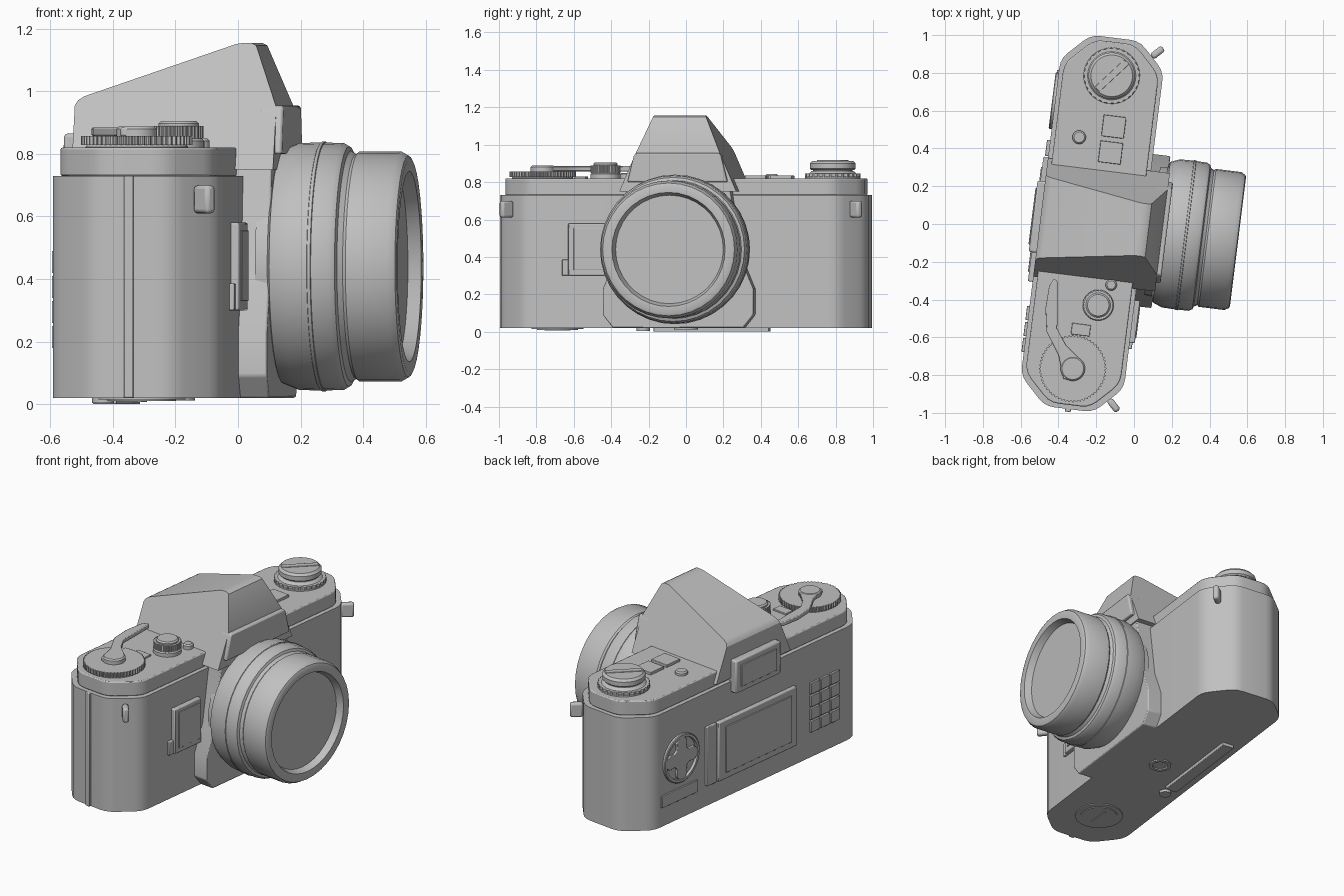
import bpy, bmesh, math
from mathutils import Matrix, Vector

if "Cube" in bpy.data.objects:
    bpy.data.objects.remove(bpy.data.objects["Cube"])

# The model is laid out straight (lens along +x), then turned a little about z
TURN = Matrix.Rotation(math.radians(-7.1), 4, 'Z')
MID = -0.025          # middle of the body along its length
LENS_Z = 0.44
BACK = -0.495

GREY = (0.53, 0.53, 0.53, 1)
mat = bpy.data.materials.new("light grey")
mat.use_nodes = True
mat.diffuse_color = GREY
bsdf = next(n for n in mat.node_tree.nodes if n.type == 'BSDF_PRINCIPLED')
bsdf.inputs["Base Color"].default_value = GREY


def finish(name, bm, bevel=0.0, segments=2, place=None):
    bmesh.ops.recalc_face_normals(bm, faces=bm.faces)
    if place:
        bm.transform(place)
    mesh = bpy.data.meshes.new(name)
    bm.to_mesh(mesh)
    bm.free()
    mesh.transform(TURN)
    mesh.materials.append(mat)
    mesh.shade_smooth()
    mesh.set_sharp_from_angle(angle=math.radians(30))
    ob = bpy.data.objects.new(name, mesh)
    bpy.context.collection.objects.link(ob)
    if bevel:
        mod = ob.modifiers.new("bevel", 'BEVEL')
        mod.width, mod.segments = bevel, segments
        mod.limit_method = 'ANGLE'
        mod.angle_limit = math.radians(30)
    return ob


def extrude(name, pts, axis, low, high, bevel=0.0, place=None):
    """Extrude a closed 2D outline along an axis."""
    to3d = {'x': lambda p, q, d: (d, p, q),
            'y': lambda p, q, d: (p, d, q),
            'z': lambda p, q, d: (p, q, d)}[axis]
    bm = bmesh.new()
    rings = [[bm.verts.new(to3d(p, q, d)) for p, q in pts] for d in (low, high)]
    for ring in rings:
        bm.faces.new(ring)
    for i in range(len(pts)):
        j = (i + 1) % len(pts)
        bm.faces.new((rings[0][i], rings[0][j], rings[1][j], rings[1][i]))
    return finish(name, bm, bevel, place=place)


def box(name, x, y, z, bevel=0.0, place=None):
    return extrude(name, [(x[0], y[0]), (x[1], y[0]), (x[1], y[1]), (x[0], y[1])],
                   'z', z[0], z[1], bevel, place)


def lathe(name, profile, place, sides=40):
    """Spin (height, radius) points about local z; ends on the axis are closed."""
    bm = bmesh.new()
    rings = []
    for h, r in profile:
        if r == 0:
            rings.append([bm.verts.new((0, 0, h))] * sides)
        else:
            rings.append([bm.verts.new((r * math.cos(t), r * math.sin(t), h))
                          for t in (math.tau * i / sides for i in range(sides))])
    for a, b in zip(rings, rings[1:]):
        for i in range(sides):
            j = (i + 1) % sides
            quad = list(dict.fromkeys((a[i], a[j], b[j], b[i])))
            bm.faces.new(quad)
    return finish(name, bm, place=place)


def disc(name, x, y, z, r, edge=0.008, sides=32):
    low, high = z
    return lathe(name, [(low, 0), (low, r), (high - edge, r), (high, r - edge), (high, 0)],
                 Matrix.Translation((x, y, 0)), sides)


def gear(name, x, y, z, r, depth, teeth):
    n = teeth * 4
    pts = [(x + (r - depth * (i // 2 % 2)) * math.cos(math.tau * i / n),
            y + (r - depth * (i // 2 % 2)) * math.sin(math.tau * i / n)) for i in range(n)]
    return extrude(name, pts, 'z', z[0], z[1])


def outline(inset):
    """Rounded chamfered body outline seen from above."""
    x0, x1, half, c = BACK + inset, 0.055 - inset, 0.99 - inset, 0.145
    raw = []
    for sx, sy in ((1, 1), (-1, 1), (-1, -1), (1, -1)):
        x, y = (x1 if sx > 0 else x0), MID + sy * half
        pair = [(x, y - sy * c), (x - sx * c, y)]
        raw += pair if sx * sy > 0 else pair[::-1]
    pts = []
    for i, p in enumerate(raw):          # soften each corner
        p = Vector(p)
        a = p + (Vector(raw[i - 1]) - p).normalized() * 0.05
        b = p + (Vector(raw[(i + 1) % 8]) - p).normalized() * 0.05
        for t in (0, 0.33, 0.67, 1):
            pts.append(tuple(a * (1 - t) ** 2 + p * 2 * t * (1 - t) + b * t * t))
    return pts


# Body and top cover
extrude("body", outline(0), 'z', 0.02, 0.73)
extrude("top_cover", outline(0.022), 'z', 0.73, 0.82, 0.006)
box("hinge_ridge", (-0.24, -0.21), (MID - 1.005, MID - 0.95), (0.02, 0.73), 0.004)

# Prism housing: side profile, narrowing with height
side = [(BACK, 0.75), (BACK, 0.955), (-0.485, 0.972), (-0.465, 0.985),
        (0.015, 1.152), (0.035, 1.155), (0.065, 1.155), (0.08, 1.147), (0.155, 0.95), (0.155, 0.75)]
bm = bmesh.new()
walls = []
for s in (-1, 1):
    walls.append([bm.verts.new((x, MID + s * (0.285 - 0.433 * (z - 0.82)), z)) for x, z in side])
    bm.faces.new(walls[-1])
for i in range(len(side)):
    j = (i + 1) % len(side)
    bm.faces.new((walls[0][i], walls[0][j], walls[1][j], walls[1][i]))
finish("prism_housing", bm)


def mirrored(half):
    return ([(MID + w, z) for w, z in half] + [(MID - w, z) for w, z in reversed(half)])


# Front plates
extrude("name_plate", mirrored([(0.27, 0.80), (0.235, 0.94), (0.225, 0.955)]),
        'x', 0.1, 0.178, 0.008)
extrude("mount_housing", mirrored([(0.35, 0.02), (0.405, 0.09), (0.405, 0.23), (0.335, 0.4),
                                   (0.285, 0.73), (0.265, 0.82)]), 'x', 0.03, 0.147, 0.006)

# Lens
lens_at = Matrix.Translation((0, MID, LENS_Z)) @ Matrix.Rotation(math.pi / 2, 4, 'Y')
lathe("lens_barrel", [
    (0.1, 0), (0.1, 0.34), (0.14, 0.345), (0.15, 0.375), (0.2, 0.395), (0.27, 0.397),
    (0.345, 0.395), (0.362, 0.385), (0.368, 0.37), (0.385, 0.36), (0.395, 0.368), (0.53, 0.368),
    (0.553, 0.355), (0.558, 0.345), (0.556, 0.305), (0.515, 0.29), (0.515, 0)], lens_at, 36)
lathe("lens_grip_line", [(0.27, 0.39), (0.275, 0.4), (0.285, 0.4), (0.29, 0.39)], lens_at, 36)

# Front window with its catch
box("window_frame", (0.04, 0.082), (-0.625, -0.4), (0.3, 0.58), 0.006)
box("window_pane", (0.08, 0.087), (-0.595, -0.42), (0.33, 0.555), 0.002)
box("window_catch", (0.04, 0.07), (-0.66, -0.62), (0.3, 0.385), 0.004)

# Strap lugs on the front corners
for s, label in ((1, "left"), (-1, "right")):
    place = Matrix.Translation((-0.015, MID + s * 0.915, 0.655)) @ Matrix.Rotation(s * math.pi / 4, 4, 'Z')
    box("strap_lug_" + label, (0, 0.075), (-0.018, 0.018), (-0.045, 0.045), 0.012, place)

# Winder: knurled dial, hub and lever
WX, WY = -0.227, -0.8
disc("winder_base", WX, WY, (0.81, 0.83), 0.165)
gear("winder_dial", WX, WY, (0.828, 0.857), 0.178, 0.008, 56)
disc("winder_hub", WX, WY, (0.85, 0.888), 0.065)
extrude("winder_lever", [(-0.27, -0.86), (-0.2, -0.86), (-0.165, -0.8), (-0.19, -0.75), (-0.28, -0.68),
                         (-0.335, -0.6), (-0.35, -0.46), (-0.365, -0.35), (-0.385, -0.34),
                         (-0.405, -0.38), (-0.41, -0.5), (-0.39, -0.62), (-0.31, -0.74)],
        'z', 0.858, 0.885, 0.005)

# Speed knob and shutter button
disc("speed_knob_base", -0.135, -0.45, (0.81, 0.85), 0.082)
gear("speed_knob", -0.135, -0.45, (0.85, 0.89), 0.08, 0.004, 32)
disc("speed_knob_cap", -0.135, -0.45, (0.88, 0.905), 0.065)
disc("shutter_button", -0.08, -0.335, (0.81, 0.85), 0.03)
box("counter_window", (-0.26, -0.16), (-0.62, -0.56), (0.81, 0.83), 0.003)

# Rewind knob with a folding crank
RX, RY = -0.214, 0.764
lathe("rewind_base", [(0.81, 0), (0.81, 0.15), (0.828, 0.148), (0.86, 0.11), (0.86, 0)],
      Matrix.Translation((RX, RY, 0)))
gear("rewind_grip", RX, RY, (0.825, 0.845), 0.15, 0.006, 28)
disc("rewind_neck", RX, RY, (0.85, 0.875), 0.105)
lathe("rewind_knob", [(0.865, 0), (0.865, 0.115), (0.873, 0.123), (0.9, 0.123), (0.914, 0.11), (0.914, 0)],
      Matrix.Translation((RX, RY, 0)))
box("rewind_crank", (-0.105, 0.105), (-0.018, 0.018), (0.91, 0.918), 0.002,
    Matrix.Translation((RX, RY, 0)) @ Matrix.Rotation(math.radians(50), 4, 'Z'))

# Top buttons
for i, y in enumerate((0.498, 0.36)):
    box(f"top_button_{i + 1}", (-0.23, -0.11), (y - 0.057, y + 0.057), (0.81, 0.836), 0.003)
disc("small_button", -0.345, 0.42, (0.81, 0.842), 0.036)

# Eyepiece
box("eyepiece", (-0.535, -0.47), (MID - 0.19, MID + 0.19), (0.66, 0.865), 0.01)
box("eyepiece_glass", (-0.541, -0.53), (MID - 0.15, MID + 0.15), (0.695, 0.83), 0.003)

# Back screen with its side strip
box("screen_strip", (-0.512, -0.48), (0.3, 0.385), (0.15, 0.52), 0.004)
box("screen_frame", (-0.52, -0.48), (-0.37, 0.295), (0.15, 0.52), 0.006)
box("screen_glass", (-0.526, -0.515), (-0.32, 0.24), (0.19, 0.48), 0.003)
for row in range(4):
    for col in range(3):
        y, z = -0.745 + col * 0.085, 0.18 + row * 0.08
        box(f"key_{row + 1}_{col + 1}", (-0.508, -0.48), (y, y + 0.075), (z, z + 0.07), 0.003)

# Direction pad and memo plate on the back
to_back = Matrix.Translation((BACK, 0.595, 0.4)) @ Matrix.Rotation(-math.pi / 2, 4, 'Y')
lathe("pad_ring", [(-0.02, 0.15), (0.012, 0.15), (0.016, 0.145), (0.016, 0.13), (-0.02, 0.125)], to_back)
star = []
for i in range(32):
    t = math.tau * i / 32
    r = 0.08 + 0.055 * abs(math.cos(2 * t)) ** 1.5 if i % 8 not in (3, 4, 5) else 0.07
    star.append((r * math.cos(t), r * math.sin(t)))
extrude("direction_pad", star, 'z', -0.02, 0.014, 0.003, to_back)
box("memo_plate", (-0.505, -0.48), (0.46, 0.76), (0.14, 0.215), 0.003)

# Underside: battery lid, tripod socket and connector strip
disc("battery_lid_rim", -0.22, -0.72, (0.014, 0.03), 0.14)
disc("battery_lid", -0.22, -0.72, (0.01, 0.03), 0.11)
box("battery_lid_slot", (-0.228, -0.212), (-0.79, -0.65), (0.006, 0.03))
lathe("tripod_socket", [(0.03, 0.045), (0.012, 0.045), (0.012, 0.065), (0.03, 0.065)],
      Matrix.Translation((-0.2, MID, 0)), 24)
box("connector_strip", (-0.44, -0.365), (-0.22, 0.4), (0, 0.03), 0.003)
disc("base_screw", -0.4, -0.28, (0.004, 0.03), 0.035)
